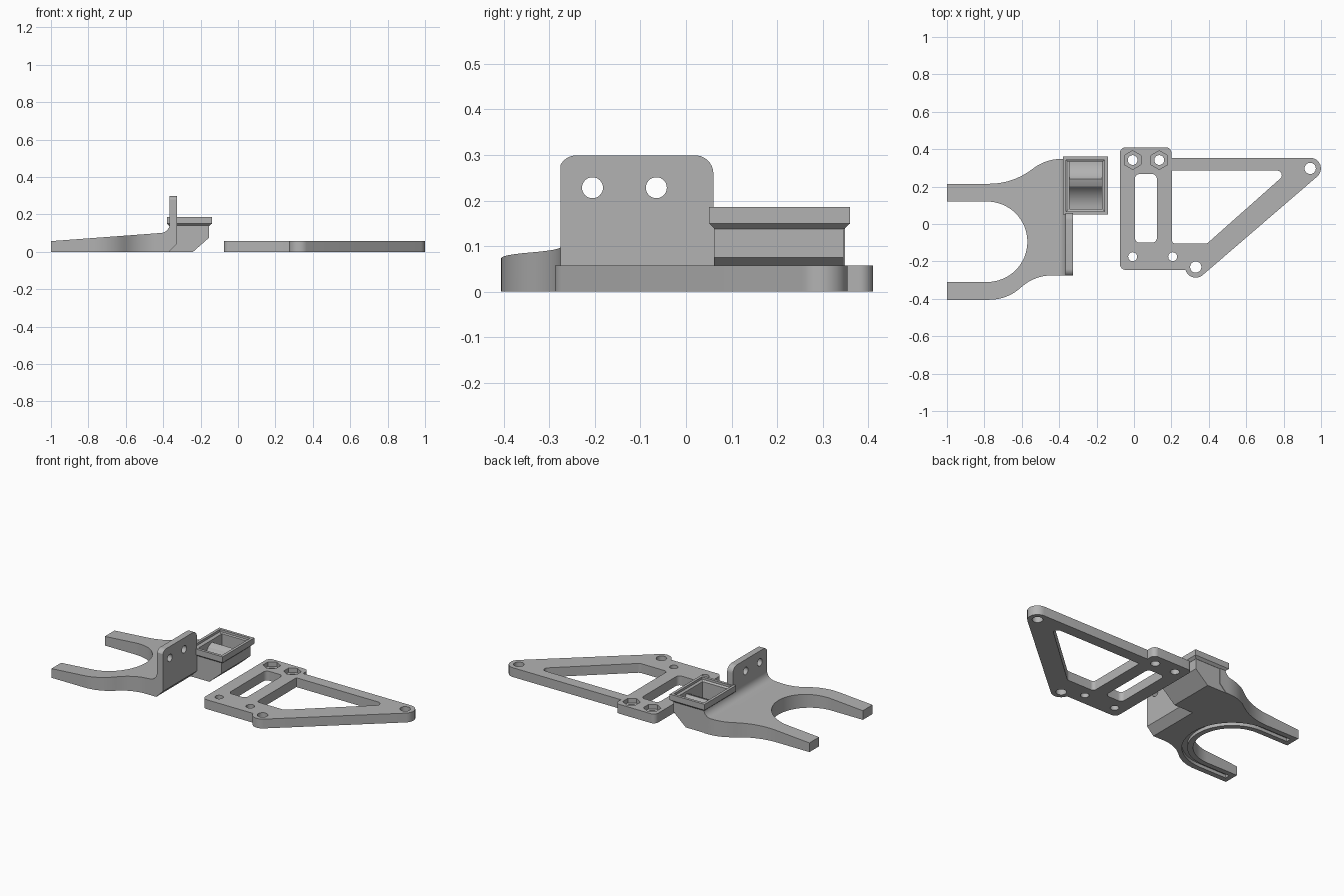
import bpy, bmesh
from math import sin, cos, pi, radians, tan
from mathutils import Vector

cube = bpy.data.objects.get("Cube")
if cube:
    bpy.data.objects.remove(cube, do_unlink=True)

gray = bpy.data.materials.new("plain_gray")
gray.use_nodes = True
color = (0.45, 0.45, 0.45, 1)
gray.diffuse_color = color
gray.node_tree.nodes["Principled BSDF"].inputs["Base Color"].default_value = color


def arc(cx, cy, r, start, end, n=16):
    angles = [radians(start + (end - start) * i / n) for i in range(n + 1)]
    return [(cx + r * cos(a), cy + r * sin(a)) for a in angles]


def circle(cx, cy, r, n=32):
    return arc(cx, cy, r, 0, 360, n)[:-1]


def rect(x0, x1, y0, y1, r=0):
    return rounded([(x0, y0, r), (x1, y0, r), (x1, y1, r), (x0, y1, r)])


def rounded(corners, n=10):
    """Outline from (x, y) or (x, y, radius) corners."""
    out = []
    for i, c in enumerate(corners):
        p = Vector(c[:2])
        r = c[2] if len(c) > 2 else 0
        if not r:
            out.append(tuple(p))
            continue
        a = (Vector(corners[i - 1][:2]) - p).normalized()
        b = (Vector(corners[(i + 1) % len(corners)][:2]) - p).normalized()
        half = a.angle(b) / 2
        mid = p + (a + b).normalized() * (r / sin(half))
        u = p + a * (r / tan(half)) - mid
        v = p + b * (r / tan(half)) - mid
        sweep = pi - 2 * half
        for k in range(n + 1):
            t = k / n
            q = (u * sin((1 - t) * sweep) + v * sin(t * sweep)) / sin(sweep)
            out.append(tuple(mid + q))
    return out


def make(name, bm):
    bmesh.ops.recalc_face_normals(bm, faces=bm.faces)
    mesh = bpy.data.meshes.new(name)
    bm.to_mesh(mesh)
    bm.free()
    mesh.materials.append(gray)
    ob = bpy.data.objects.new(name, mesh)
    bpy.context.collection.objects.link(ob)
    return ob


def loft(name, sections):
    """Solid through matching loops of 3D points, capped at both ends."""
    bm = bmesh.new()
    rings = [[bm.verts.new(p) for p in s] for s in sections]
    bm.faces.new(rings[0])
    bm.faces.new(rings[-1])
    n = len(rings[0])
    for lo, hi in zip(rings, rings[1:]):
        for i in range(n):
            j = (i + 1) % n
            bm.faces.new((lo[i], lo[j], hi[j], hi[i]))
    return make(name, bm)


def prism(name, pts, lo, hi, axis="z"):
    place = {"x": lambda a, b, h: (h, a, b),
             "y": lambda a, b, h: (a, h, b),
             "z": lambda a, b, h: (a, b, h)}[axis]
    return loft(name, [[place(a, b, h) for a, b in pts] for h in (lo, hi)])


def combine(ob, tool, operation="DIFFERENCE"):
    mod = ob.modifiers.new("combine", "BOOLEAN")
    mod.operation = operation
    mod.solver = "EXACT"
    mod.object = tool
    graph = bpy.context.evaluated_depsgraph_get()
    graph.update()
    mesh = bpy.data.meshes.new_from_object(ob.evaluated_get(graph))
    ob.modifiers.clear()
    ob.data = mesh
    bpy.data.objects.remove(tool, do_unlink=True)


# Triangular mounting plate
T = 0.058
plate = prism("mounting_plate", rounded(
    [(0.2, 0.354), (1.096, 0.354, 0.057)]
    + arc(0.33, -0.23, 0.057, -49, -165)
    + [(-0.075, -0.245, 0.03), (-0.075, 0.41, 0.03), (0.2, 0.41, 0.03)]), 0, T)

# Plate windows
windows = [
    rect(0.005, 0.122, -0.1, 0.267, 0.025),
    rounded([(0.202, 0.285), (0.79, 0.285, 0.025), (0.79, 0.25, 0.02),
             (0.39, -0.105, 0.03), (0.202, -0.105, 0.02)]),
]
for pts in windows:
    combine(plate, prism("window_cutter", pts, -0.1, 0.2))

# Plate bolt holes, two with hexagonal nut pockets
for x, y, r in [(-0.007, -0.175, 0.024), (0.207, -0.175, 0.024),
                (0.33, -0.23, 0.03), (0.942, 0.297, 0.03),
                (-0.007, 0.342, 0.026), (0.135, 0.342, 0.026)]:
    combine(plate, prism("hole_cutter", circle(x, y, r), -0.1, 0.2))
for x in (-0.007, 0.135):
    hexagon = [(x - b, 0.342 + a) for a, b in circle(0, 0, 0.05, 6)]
    combine(plate, prism("nut_cutter", hexagon, 0.03, 0.2))

# Fork bracket: plan, side and end outlines intersected
FX, FY = -0.785, -0.095


def fork_curve(r, end=-1.0, flip=1):
    pts = [(end, FY - r)] + arc(FX, FY, r, -90, 90, 32) + [(end, FY + r)]
    return pts[::flip]


bracket = prism("fork_bracket", fork_curve(0.215) + rounded(
    [(-1, 0.215), (-0.65, 0.215, 0.38), (-0.47, 0.348, 0.25), (-0.325, 0.348),
     (-0.325, -0.275), (-0.53, -0.275, 0.24), (-0.68, -0.405, 0.25),
     (-1, -0.405)]), -0.1, 0.5)
side = rounded([(-1.2, 0), (-0.37, 0), (-0.325, 0.045), (-0.325, 0.3),
                (-0.365, 0.3), (-0.365, 0.104, 0.05), (-1.2, 0.042)])
combine(bracket, prism("side_shape", side, -0.6, 0.6, "y"), "INTERSECT")
end = rounded([(-0.5, -0.1), (0.5, -0.1), (0.5, 0.145), (0.06, 0.145),
               (0.06, 0.299, 0.04), (-0.28, 0.299, 0.04), (-0.28, 0.145),
               (-0.5, 0.145)])
combine(bracket, prism("end_shape", end, -1.2, 0.2, "x"), "INTERSECT")

# Groove beneath the fork
groove = fork_curve(0.277, -0.97) + fork_curve(0.247, -0.97, -1)
combine(bracket, prism("groove_cutter", groove, -0.1, 0.02))

# Screw holes through the upright wall
for y in (-0.205, -0.065):
    combine(bracket, prism("screw_cutter", circle(y, 0.228, 0.023), -0.5, -0.2, "x"))

# Tray body with sloping underside, and its flared rim
body = [(-0.4, 0), (-0.24, 0), (-0.155, 0.075), (-0.155, 0.16),
        (-0.362, 0.16), (-0.362, 0.1), (-0.4, 0.09)]
combine(bracket, prism("tray_body", body, 0.061, 0.345, "y"), "UNION")


def level(inset, z):
    return [(x, y, z) for x, y in rect(-0.38 + inset, -0.14 - inset,
                                       0.05 + inset, 0.36 - inset)]


combine(bracket, loft("tray_rim", [level(0.014, 0.137), level(0, 0.15),
                                   level(0, 0.186)]), "UNION")

# Tray recess and pocket, with curved ramps rising to a central ridge
combine(bracket, loft("recess_cutter", [level(0.028, 0.165), level(0.017, 0.172),
                                        level(0.017, 0.25)]))
ramps = ([(0.08, 0.25)] + arc(0.08, 0.205, 0.14, -90, -30, 10)
         + [(0.222, 0.145)]
         + arc(0.335, 0.205, 0.11, -150, -90, 10) + [(0.335, 0.25)])
combine(bracket, prism("pocket_cutter", ramps, -0.346, -0.17, "x"))

# Smooth curved sides, keep sharp edges
bpy.ops.object.select_all(action="DESELECT")
for ob in (plate, bracket):
    ob.select_set(True)
    bpy.context.view_layer.objects.active = ob
bpy.ops.object.shade_smooth_by_angle(angle=radians(25))
